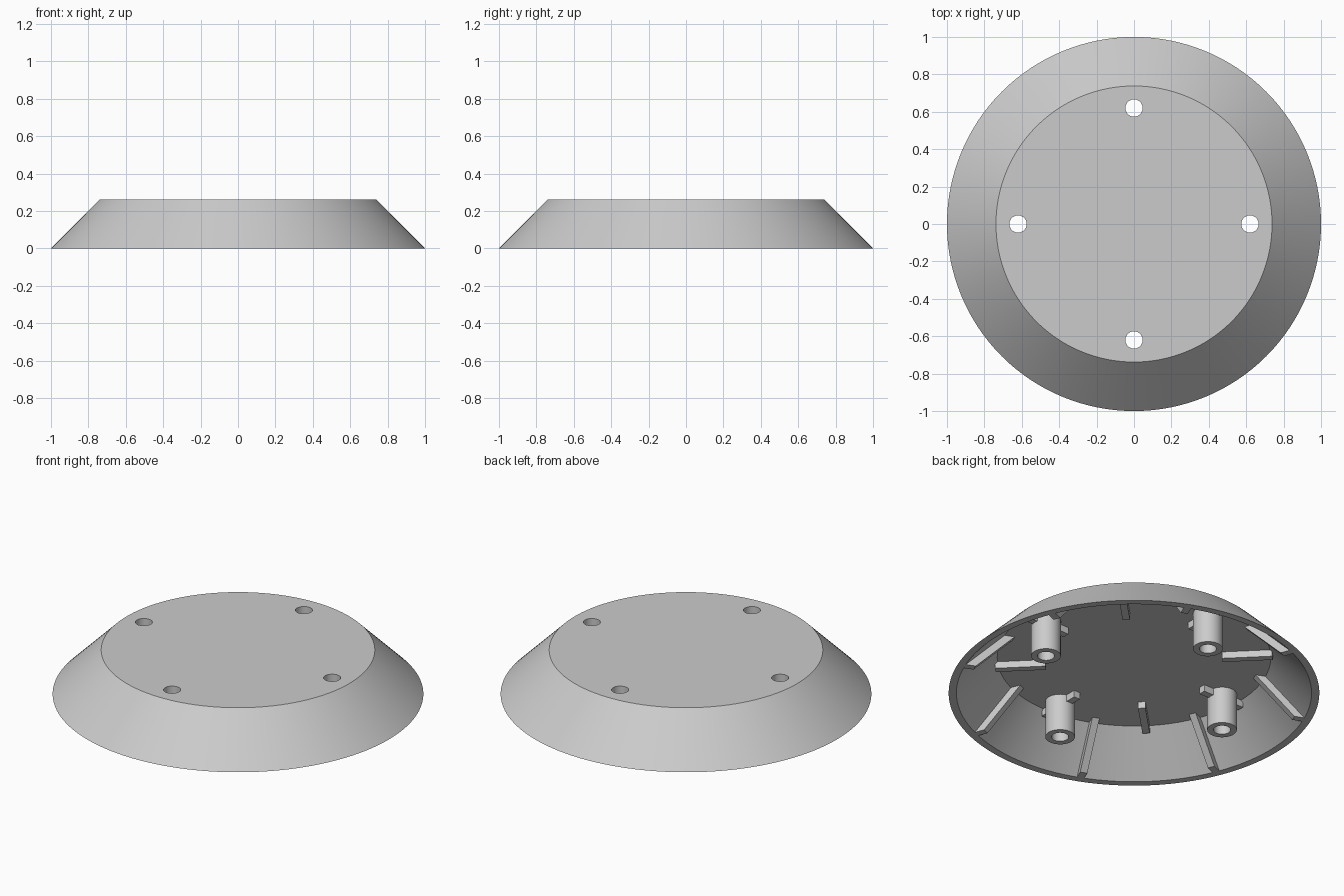
import bpy
import bmesh
from math import cos, sin, pi, radians
from mathutils import Matrix

default = bpy.data.objects.get("Cube")
if default:
    bpy.data.objects.remove(default, do_unlink=True)

grey = bpy.data.materials.new("light grey")
grey.use_nodes = True
grey.diffuse_color = (0.6, 0.6, 0.6, 1)
grey.node_tree.nodes["Principled BSDF"].inputs["Base Color"].default_value = (0.6, 0.6, 0.6, 1)

HEIGHT, CEILING = 0.262, 0.22
RIM, TOP_R, WALL = 1.0, 0.738, 0.042
BOSS_RING, BOSS_R, HOLE_R = 0.62, 0.08, 0.046
RIB, RIB_START, RIB_END = 0.04, 0.478, 0.75


def finish(bm, name):
    bmesh.ops.remove_doubles(bm, verts=bm.verts, dist=1e-5)
    bmesh.ops.recalc_face_normals(bm, faces=bm.faces)
    mesh = bpy.data.meshes.new(name)
    bm.to_mesh(mesh)
    bm.free()
    mesh.materials.append(grey)
    obj = bpy.data.objects.new(name, mesh)
    bpy.context.collection.objects.link(obj)
    return obj


def lathe(name, profile, steps, closed=True):
    """Spin a (radius, z) profile around the z axis."""
    bm = bmesh.new()
    verts = [bm.verts.new((r, 0, z)) for r, z in profile]
    pairs = list(zip(verts, verts[1:]))
    if closed:
        pairs.append((verts[-1], verts[0]))
    edges = [bm.edges.new(p) for p in pairs]
    bmesh.ops.spin(bm, geom=verts + edges, cent=(0, 0, 0), axis=(0, 0, 1),
                   angle=2 * pi, steps=steps)
    return finish(bm, name)


def rib(name, outline, angle):
    """Extrude a (radius, z) outline to the rib width and turn it about z."""
    bm = bmesh.new()
    face = bm.faces.new([bm.verts.new((r, -RIB / 2, z)) for r, z in outline])
    side = bmesh.ops.extrude_face_region(bm, geom=[face])
    moved = [v for v in side["geom"] if isinstance(v, bmesh.types.BMVert)]
    bmesh.ops.translate(bm, verts=moved, vec=(0, RIB, 0))
    bmesh.ops.rotate(bm, verts=bm.verts, cent=(0, 0, 0),
                     matrix=Matrix.Rotation(angle, 3, "Z"))
    return finish(bm, name)


def smooth(obj):
    bpy.ops.object.select_all(action="DESELECT")
    obj.select_set(True)
    bpy.context.view_layer.objects.active = obj
    bpy.ops.object.shade_smooth_by_angle(angle=radians(30))


# Hollow sloped shell with a flat top
shell = lathe("shell", [(0, CEILING), (TOP_R, CEILING), (RIM - WALL, 0), (RIM, 0),
                        (TOP_R, HEIGHT), (0, HEIGHT)], 128, closed=False)

for i in range(4):
    angle = i * pi / 2
    x, y = BOSS_RING * cos(angle), BOSS_RING * sin(angle)

    # Tubular screw boss hanging from the ceiling
    boss = lathe(f"screw_boss_{i + 1}", [(HOLE_R, 0), (BOSS_R, 0), (BOSS_R, CEILING),
                                         (HOLE_R, CEILING)], 48)
    boss.location = (x, y, 0)
    smooth(boss)

    # Screw hole through the top
    cutter = lathe(f"hole_cutter_{i + 1}", [(0, CEILING - 0.1), (HOLE_R, CEILING - 0.1),
                                            (HOLE_R, HEIGHT + 0.1), (0, HEIGHT + 0.1)],
                   48, closed=False)
    cutter.location = (x, y, 0)
    bpy.context.view_layer.update()
    cut = shell.modifiers.new("screw_hole", "BOOLEAN")
    cut.operation = "DIFFERENCE"
    cut.solver = "EXACT"
    cut.object = cutter
    bpy.context.view_layer.objects.active = shell
    bpy.ops.object.modifier_apply(modifier=cut.name)
    bpy.data.objects.remove(cutter, do_unlink=True)
smooth(shell)

# Ceiling ribs, interrupted where they meet a boss
for i in range(8):
    spans = [(RIB_START, RIB_END)]
    if i % 2 == 0:
        inset = (BOSS_R + HOLE_R) / 2
        spans = [(RIB_START, BOSS_RING - inset), (BOSS_RING + inset, RIB_END)]
    for j, (a, b) in enumerate(spans):
        rib(f"ceiling_rib_{i + 1}_{j + 1}",
            [(a, CEILING - RIB), (b, CEILING - RIB), (b, CEILING), (a, CEILING)],
            i * pi / 4)

# Sloped ribs along the inside of the wall
depth = RIB * 2 ** 0.5
inner = RIM - WALL
for i in range(8):
    rib(f"wall_rib_{i + 1}",
        [(inner - depth, 0), (inner, 0), (TOP_R, CEILING), (TOP_R - depth, CEILING)],
        (i + 0.5) * pi / 4)
